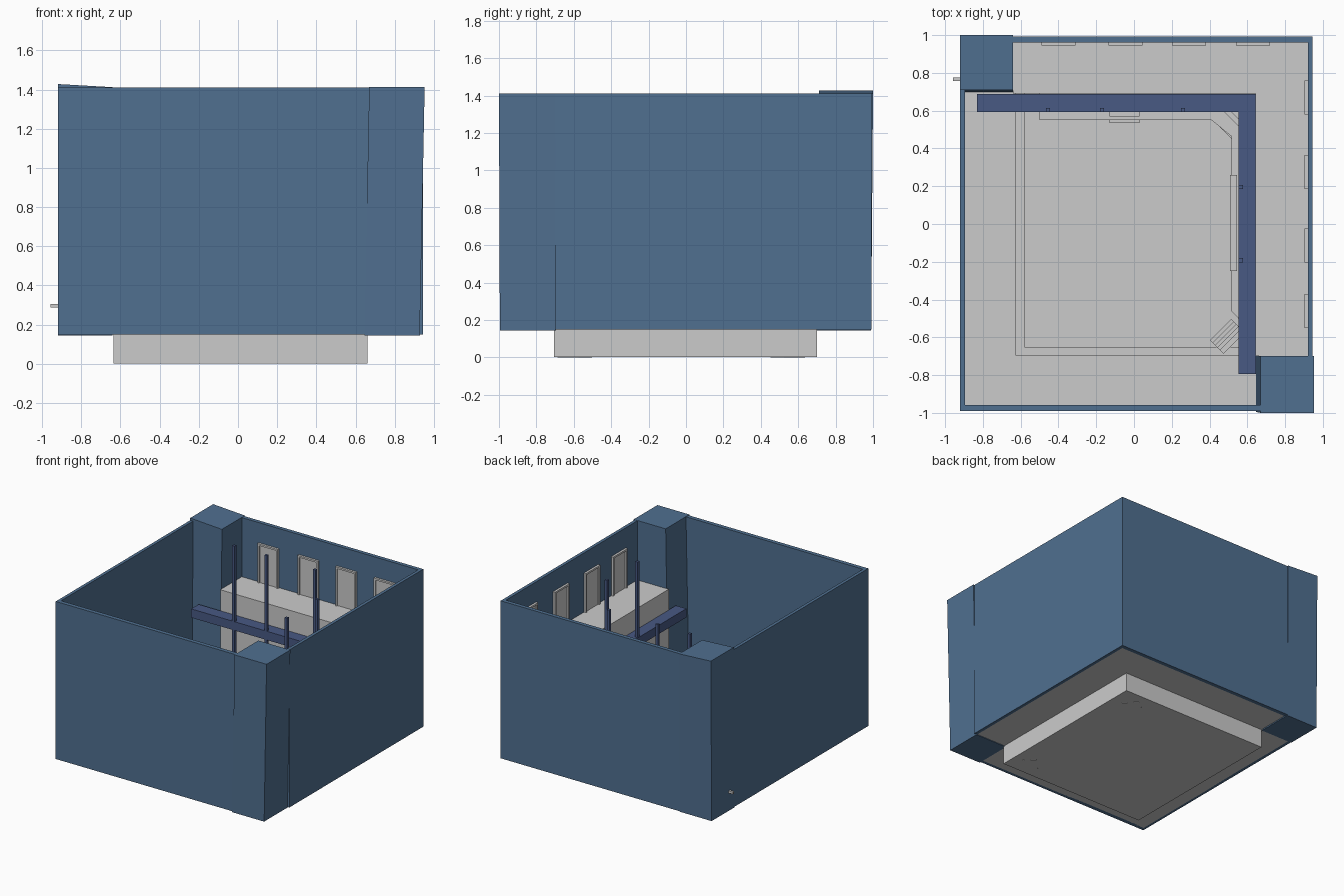
import bpy, bmesh
from math import radians, cos, sin
from mathutils import Matrix, Vector

if "Cube" in bpy.data.objects:
    bpy.data.objects.remove(bpy.data.objects["Cube"])


def material(name, color):
    m = bpy.data.materials.new(name)
    m.diffuse_color = color
    m.use_nodes = True
    m.node_tree.nodes["Principled BSDF"].inputs["Base Color"].default_value = m.diffuse_color
    return m


BLUE = material("wall_blue", (0.08, 0.16, 0.28, 1))
NAVY = material("navy", (0.065, 0.10, 0.23, 1))


def finish(name, bm, mat=None):
    bmesh.ops.recalc_face_normals(bm, faces=bm.faces)
    me = bpy.data.meshes.new(name)
    bm.to_mesh(me)
    bm.free()
    ob = bpy.data.objects.new(name, me)
    bpy.context.collection.objects.link(ob)
    if mat:
        me.materials.append(mat)
    return ob


def add_box(bm, x0, x1, y0, y1, z0, z1):
    m = (Matrix.Translation(((x0 + x1) / 2, (y0 + y1) / 2, (z0 + z1) / 2))
         @ Matrix.Diagonal((x1 - x0, y1 - y0, z1 - z0, 1)))
    return bmesh.ops.create_cube(bm, size=1, matrix=m)["verts"]


def boxes(name, dims, mat=None):
    bm = bmesh.new()
    for d in dims:
        add_box(bm, *d)
    return finish(name, bm, mat)


def prism(name, pts, z0, z1, mat=None):
    bm = bmesh.new()
    f = bm.faces.new([bm.verts.new((x, y, z0)) for x, y in pts])
    new = bmesh.ops.extrude_face_region(bm, geom=[f])["geom"]
    bmesh.ops.translate(bm, vec=(0, 0, z1 - z0),
                        verts=[v for v in new if isinstance(v, bmesh.types.BMVert)])
    return finish(name, bm, mat)


# Outer walls
W0, W1 = 0.15, 1.41
boxes("left_wall", [(-0.92, -0.895, -0.99, 0.71, W0, W1)], BLUE)
boxes("front_wall", [(-0.92, 0.67, -0.99, -0.957, W0, W1)], BLUE)
boxes("back_wall", [(-0.64, 0.945, 0.962, 0.993, W0, W1)], BLUE)
boxes("right_wall", [(0.92, 0.945, -0.70, 0.993, W0, W1)], BLUE)


# Corner pillars, slightly tilted
def pillar(name, dims, bottom_shift, top_raise):
    bm = bmesh.new()
    zmid = (dims[4] + dims[5]) / 2
    for v in add_box(bm, *dims):
        if v.co.z < zmid:
            v.co += Vector(bottom_shift)
        elif v.co.x < -0.8:
            v.co.z += top_raise
    finish(name, bm, BLUE)


pillar("front_right_pillar", (0.67, 0.953, -1.0, -0.70, 0.145, 1.412), (-0.025, 0.005, 0), 0)
pillar("back_left_pillar", (-0.92, -0.64, 0.71, 1.0, 0.145, 1.412), (0, -0.01, 0), 0.016)
boxes("wall_peg", [(-0.957, -0.92, 0.757, 0.775, 0.287, 0.305)])

# Upper ground floor around the sunken court
PX0, PX1, PY0, PY1 = -0.635, 0.66, -0.705, 0.70
F0, F1 = 0.15, 0.158
boxes("ground_floor", [(-0.9, PX0, -0.965, 0.71, F0, F1),
                       (PX0, 0.67, -0.965, PY0, F0, F1),
                       (PX1, 0.925, PY0, 0.97, F0, F1),
                       (PX0, PX1, PY1, 0.97, F0, F1)])

# Sunken court: sides, floor, curb and centre disc
T = 0.01
boxes("court_sides", [(PX0, PX0 + T, PY0, PY1, 0.004, F1),
                      (PX1 - T, PX1, PY0, PY1, 0.004, F1),
                      (PX0, PX1, PY0, PY0 + T, 0.004, F1),
                      (PX0, PX1, PY1 - T, PY1, 0.004, F1)])
boxes("court_floor", [(PX0, PX1, PY0, PY1, 0.002, 0.014)])
prism("court_curb", [(PX0 + T, PY0 + T), (PX1 - T, PY0 + T), (PX1 - T, -0.65),
                     (-0.58, -0.65), (-0.58, PY1 - T), (PX0 + T, PY1 - T)], 0.004, 0.04)
bm = bmesh.new()
bmesh.ops.create_cone(bm, cap_ends=True, segments=32, radius1=0.195, radius2=0.195,
                      depth=0.01, matrix=Matrix.Translation((-0.04, 0, 0.015)))
finish("centre_disc", bm)

# Raised walkway under the canopy
prism("walkway", [(-0.5, 0.55), (0.41, 0.55), (0.515, 0.465), (0.515, -0.46),
                  (0.6, -0.55), (0.65, -0.55), (0.65, 0.69), (-0.5, 0.69)], 0.005, 0.11)
boxes("walkway_edge", [(0.507, 0.545, -0.25, 0.26, 0.005, 0.118)])
boxes("entry_steps", [(-0.13, 0.03, 0.535 + 0.017 * i, 0.60, 0.005, 0.05 + 0.035 * i)
                      for i in range(3)])


# Diagonal corner stairs
def corner_stairs(name, x, y, angle):
    bm = bmesh.new()
    for i in range(5):
        add_box(bm, -0.015 + 0.018 * i, 0.085, -0.08, 0.08, 0, 0.025 * (i + 1))
    bm.transform(Matrix.Translation((x, y, 0)) @ Matrix.Rotation(radians(angle), 4, 'Z'))
    finish(name, bm)


corner_stairs("back_corner_stairs", 0.47, 0.52, 45)
corner_stairs("front_corner_stairs", 0.47, -0.57, -45)

# L-shaped building block and its canopy
prism("building_block", [(-0.64, 0.69), (0.642, 0.69), (0.642, -0.70), (0.922, -0.70),
                         (0.922, 0.963), (-0.64, 0.963)], F1, 0.937)
prism("canopy", [(-0.83, 0.593), (0.552, 0.593), (0.552, -0.793), (0.645, -0.793),
                 (0.645, 0.688), (-0.83, 0.688)], 0.70, 0.77, NAVY)

# Tall posts
for i, (x, y) in enumerate([(-0.455, 0.603), (-0.17, 0.603), (0.26, 0.603),
                            (0.565, 0.195), (0.565, -0.192)]):
    r = 0.011
    boxes(f"post_{i + 1}", [(x - r, x + r, y - r, y + r, 0.10, 1.375)], NAVY)


# Framed doors along the upper terrace
def door(name, loc, angle):
    w, b, z0, z1 = 0.09, 0.014, 0.937, 1.25
    ob = boxes(name, [(-w, -w + b, -0.018, 0.002, z0, z1),
                      (w - b, w, -0.018, 0.002, z0, z1),
                      (-w + b, w - b, -0.018, 0.002, z1 - b, z1),
                      (-w + b, w - b, -0.007, 0.002, z0, z1 - b)])
    ob.location = loc
    ob.rotation_euler.z = radians(angle)


for i, x in enumerate((-0.40, -0.045, 0.29, 0.63)):
    door(f"back_door_{i + 1}", (x, 0.962, 0), 0)
for i, y in enumerate((0.67, 0.275, -0.115, -0.46)):
    door(f"side_door_{i + 1}", (0.92, y, 0), -90)
